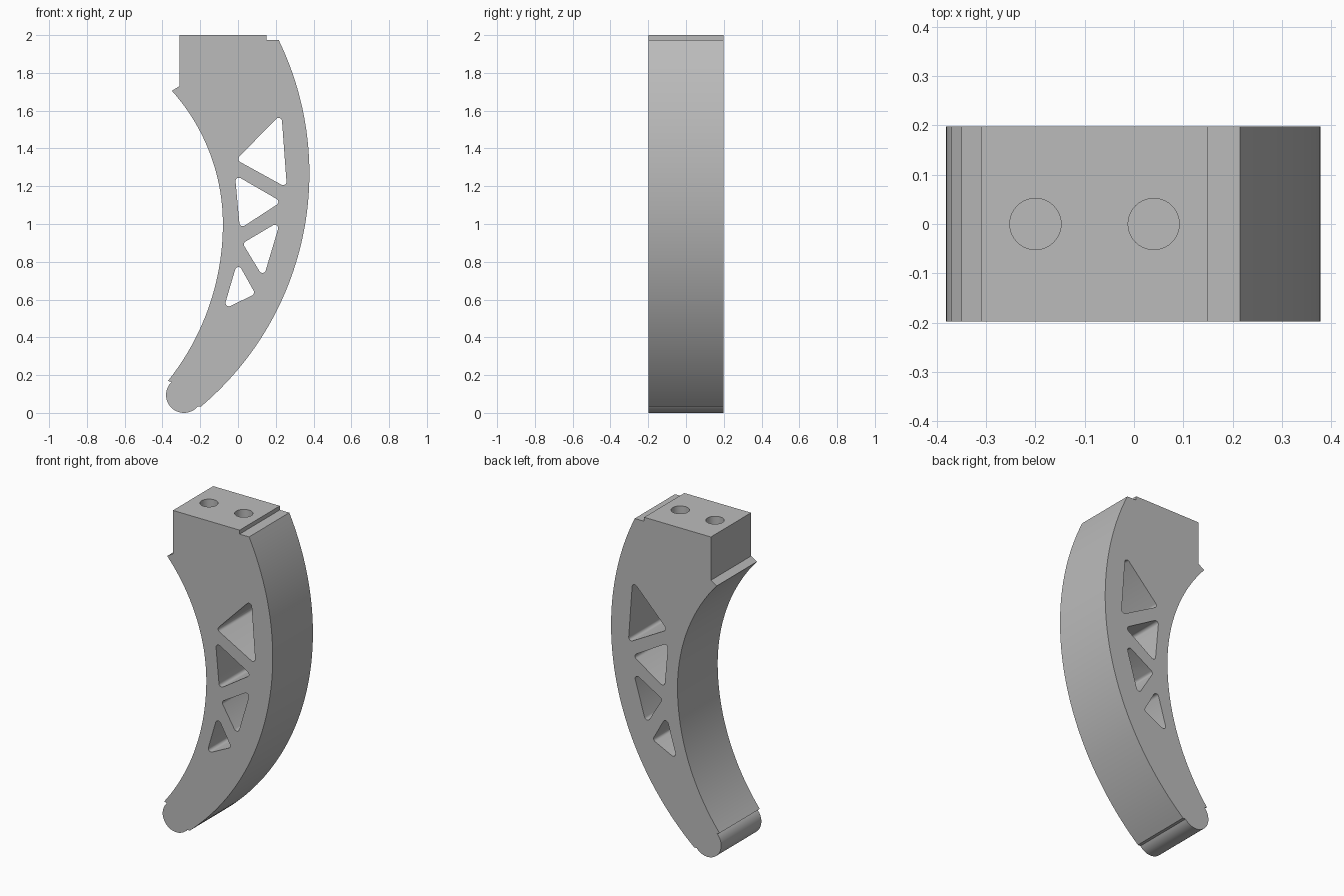
import bpy, bmesh
from math import sin, cos, asin, atan2, pi, tan
from mathutils import Vector, Matrix

cube = bpy.data.objects.get("Cube")
if cube:
    bpy.data.objects.remove(cube)

HALF_DEPTH = 0.198

grey = bpy.data.materials.new("plain_grey")
grey.use_nodes = True
colour = (0.5, 0.5, 0.5, 1)
grey.diffuse_color = colour
grey.node_tree.nodes["Principled BSDF"].inputs["Base Color"].default_value = colour


def make_object(name, bm):
    bmesh.ops.recalc_face_normals(bm, faces=bm.faces)
    mesh = bpy.data.meshes.new(name)
    bm.to_mesh(mesh)
    bm.free()
    mesh.materials.append(grey)
    obj = bpy.data.objects.new(name, mesh)
    bpy.context.collection.objects.link(obj)
    return obj


def prism(name, points, half):
    """Extrude an x-z outline symmetrically along y."""
    bm = bmesh.new()
    face = bm.faces.new([bm.verts.new((x, -half, z)) for x, z in points])
    new = bmesh.ops.extrude_face_region(bm, geom=[face])["geom"]
    bmesh.ops.translate(bm, vec=(0, 2 * half, 0),
                        verts=[v for v in new if isinstance(v, bmesh.types.BMVert)])
    return make_object(name, bm)


def arc(cx, cz, r, start, end, steps):
    return [(cx + r * cos(start + (end - start) * i / steps),
             cz + r * sin(start + (end - start) * i / steps)) for i in range(steps + 1)]


def rounded(corners, r, steps=6):
    """Round each corner of a polygon with a tangent arc."""
    out = []
    for i, corner in enumerate(corners):
        p = Vector(corner)
        a = (Vector(corners[i - 1]) - p).normalized()
        b = (Vector(corners[(i + 1) % len(corners)]) - p).normalized()
        half = a.angle(b) / 2
        centre = p + (a + b).normalized() * r / sin(half)
        s = p + a * r / tan(half) - centre
        e = p + b * r / tan(half) - centre
        start = atan2(s.y, s.x)
        turn = (atan2(e.y, e.x) - start + pi) % (2 * pi) - pi
        out += arc(centre.x, centre.y, r, start, start + turn, steps)
    return out


# Side outline, clockwise from the top left: mounting block and small step
outline = [(-0.31, 2.0), (0.15, 2.0), (0.15, 1.975)]
# Long outer curve
outline += arc(-1.236, 1.268, 1.614, asin(0.707 / 1.614), -asin(1.233 / 1.614), 56)
# Rounded foot
outline += arc(-0.286, 0.095, 0.095, -0.69, -3.93, 28)
# Inner curve, flatter below and tighter above, ending at the block's lip
outline += [(-0.37, 0.17)]
outline += arc(-1.413, 1.0, 1.333, -asin(0.83 / 1.333), 0, 28)[1:]
outline += arc(-1.136, 1.0, 1.056, 0, asin(0.705 / 1.056), 28)[1:]
outline += [(-0.31, 1.73)]
body = prism("curved_leg", outline, HALF_DEPTH)

# Triangular lightening windows
triangles = [
    [(0.23, 1.585), (-0.01, 1.34), (0.259, 1.192)],
    [(-0.016, 1.26), (0.23, 1.118), (0.01, 0.975)],
    [(0.225, 1.017), (0.024, 0.898), (0.135, 0.715)],
    [(-0.003, 0.80), (-0.077, 0.548), (0.092, 0.63)],
]
cutters = [prism("window_cutter", rounded(t, 0.018), 0.4) for t in triangles]

# Blind bolt holes in the top
for x in (-0.2, 0.04):
    bm = bmesh.new()
    bmesh.ops.create_cone(bm, cap_ends=True, segments=40, radius1=0.052, radius2=0.052,
                          depth=0.6, matrix=Matrix.Translation((x, 0, 2.0)))
    cutters.append(make_object("bolt_hole_cutter", bm))

bpy.ops.object.select_all(action="DESELECT")
bpy.context.view_layer.objects.active = body
body.select_set(True)
for cutter in cutters:
    cutter.hide_render = True
    mod = body.modifiers.new("cut", "BOOLEAN")
    mod.operation = "DIFFERENCE"
    mod.solver = "EXACT"
    mod.object = cutter
    bpy.ops.object.modifier_apply(modifier=mod.name)
    bpy.data.objects.remove(cutter)

bpy.ops.object.shade_smooth_by_angle(angle=0.5)
